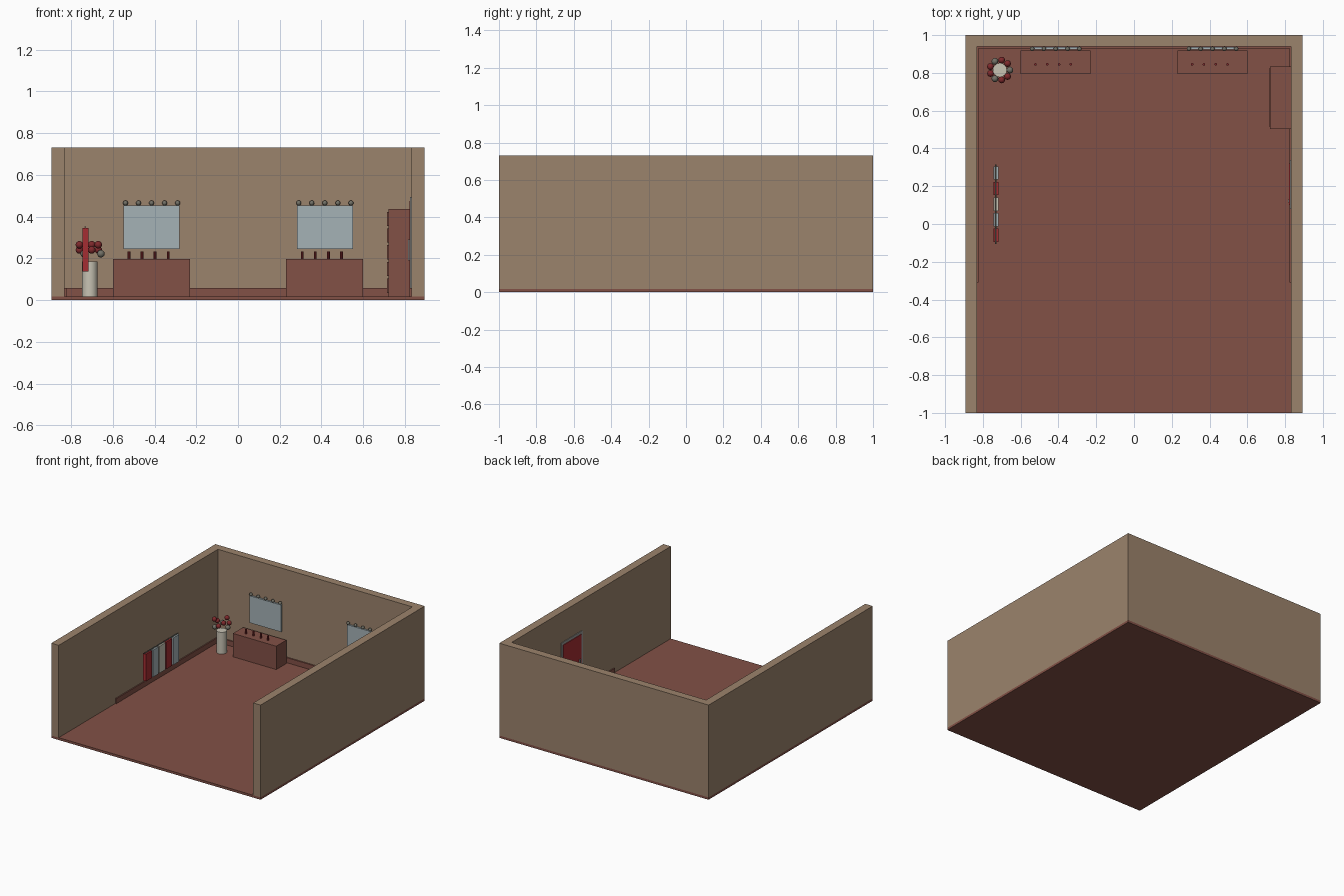
import bpy, bmesh, math
from mathutils import Matrix

if "Cube" in bpy.data.objects:
    bpy.data.objects.remove(bpy.data.objects["Cube"])


def mat(name, r, g, b):
    m = bpy.data.materials.new(name)
    m.diffuse_color = (r, g, b, 1)
    m.use_nodes = True
    m.node_tree.nodes["Principled BSDF"].inputs["Base Color"].default_value = m.diffuse_color
    return m


TAN = mat("tan plaster", 0.33, 0.227, 0.15)
BROWN = mat("red brown wood", 0.223, 0.082, 0.061)
RED = mat("bright red", 0.376, 0.026, 0.032)
DARK_RED = mat("deep red", 0.21, 0.022, 0.025)
GLASS = mat("pale blue grey", 0.376, 0.445, 0.468)
CREAM = mat("cream", 0.578, 0.546, 0.456)
GREY = mat("warm grey", 0.17, 0.165, 0.135)
FRAME = mat("light grey", 0.33, 0.33, 0.31)


def finish(name, bm, material):
    bmesh.ops.recalc_face_normals(bm, faces=bm.faces)
    me = bpy.data.meshes.new(name)
    bm.to_mesh(me)
    bm.free()
    me.materials.append(material)
    ob = bpy.data.objects.new(name, me)
    bpy.context.collection.objects.link(ob)
    return ob


def box(name, x, y, z, material):
    """Box given by (low, high) ranges on each axis."""
    bm = bmesh.new()
    size = [b - a for a, b in (x, y, z)]
    mid = [(a + b) / 2 for a, b in (x, y, z)]
    bmesh.ops.create_cube(bm, size=1, matrix=Matrix.Translation(mid) @ Matrix.Diagonal((*size, 1)))
    return finish(name, bm, material)


def smooth(ob):
    for p in ob.data.polygons:
        p.use_smooth = len(p.vertices) <= 4
    return ob


def cylinder(name, centre, radius, length, material, sides=12, along_y=False):
    bm = bmesh.new()
    m = Matrix.Translation(centre)
    if along_y:
        m = m @ Matrix.Rotation(math.pi / 2, 4, 'X')
    bmesh.ops.create_cone(bm, cap_ends=True, segments=sides, radius1=radius,
                          radius2=radius, depth=length, matrix=m)
    return finish(name, bm, material)


def ball(name, centre, radius, material):
    bm = bmesh.new()
    bmesh.ops.create_uvsphere(bm, u_segments=12, v_segments=8, radius=radius,
                              matrix=Matrix.Translation(centre))
    return smooth(finish(name, bm, material))


FLOOR, TOP = 0.018, 0.73
W, IN = 0.893, 0.83

# Floor slab
box("floor", (-W, W), (-1, 1), (0, FLOOR), BROWN)

# Walls: U-shaped plan extruded upward
bm = bmesh.new()
plan = [(-W, -1), (-IN, -1), (-IN, 0.94), (IN, 0.94), (IN, -1), (W, -1), (W, 1), (-W, 1)]
face = bm.faces.new([bm.verts.new((x, y, FLOOR)) for x, y in plan])
ext = bmesh.ops.extrude_face_region(bm, geom=[face])
bmesh.ops.translate(bm, vec=(0, 0, TOP - FLOOR),
                    verts=[v for v in ext["geom"] if isinstance(v, bmesh.types.BMVert)])
finish("walls", bm, TAN)

# Skirting boards
box("back_skirting", (-IN, IN), (0.93, 0.94), (FLOOR, 0.057), BROWN)
box("left_skirting", (-IN, -0.822), (-0.31, 0.93), (FLOOR, 0.057), BROWN)
box("right_skirting", (0.822, IN), (-0.31, 0.93), (FLOOR, 0.057), BROWN)

# Two dressing stations: counter, mirror, bulbs and bottles
for side, cx in (("left", -0.415), ("right", 0.415)):
    box(side + "_counter", (cx - 0.185, cx + 0.185), (0.795, 0.918), (FLOOR, 0.198), BROWN)
    mx = cx + 0.001
    box(side + "_mirror", (mx - 0.134, mx + 0.134), (0.924, 0.938), (0.245, 0.453), GLASS)
    for i in range(5):
        ball(f"{side}_bulb_{i + 1}", (mx - 0.125 + i * 0.0625, 0.927, 0.465), 0.012, GREY)
    for i in range(4):
        cylinder(f"{side}_bottle_{i + 1}", (cx - 0.107 + i * 0.0625, 0.845, 0.215),
                 0.007, 0.034, DARK_RED, sides=10)

# Cabinet with drawer fronts
box("cabinet", (0.72, IN), (0.503, 0.835), (FLOOR, 0.437), BROWN)
for i in range(5):
    z = 0.035 + i * 0.08
    box(f"drawer_front_{i + 1}", (0.714, 0.72), (0.515, 0.823), (z, z + 0.068), BROWN)

# Door on the right wall
box("door_frame", (0.825, IN), (0.08, 0.34), (FLOOR, 0.495), FRAME)
box("door_panel", (0.8205, 0.825), (0.1, 0.32), (FLOOR, 0.475), RED)
box("door_handle", (0.815, 0.8205), (0.115, 0.13), (0.19, 0.29), FRAME)

# Clothes rail with hanging garments
cylinder("clothes_rail", (-0.731, 0.105, 0.35), 0.004, 0.42, GREY, sides=8, along_y=True)
for i, m in enumerate((RED, GLASS, CREAM, RED, GLASS)):
    y = -0.06 + i * 0.0825
    box(f"garment_{i + 1}", (-0.745, -0.717), (y - 0.035, y + 0.035), (0.137, 0.346), m)

# Vase and ring of blooms
smooth(cylinder("vase", (-0.71, 0.815, 0.102), 0.037, 0.168, CREAM, sides=16))
for i in range(9):
    a = math.radians(40 * i)
    z = (0.222, 0.24, 0.265)[i % 3]
    ball(f"bloom_{i + 1}", (-0.71 + 0.053 * math.cos(a), 0.815 + 0.053 * math.sin(a), z),
         0.018, GREY if i % 3 == 0 else DARK_RED)
